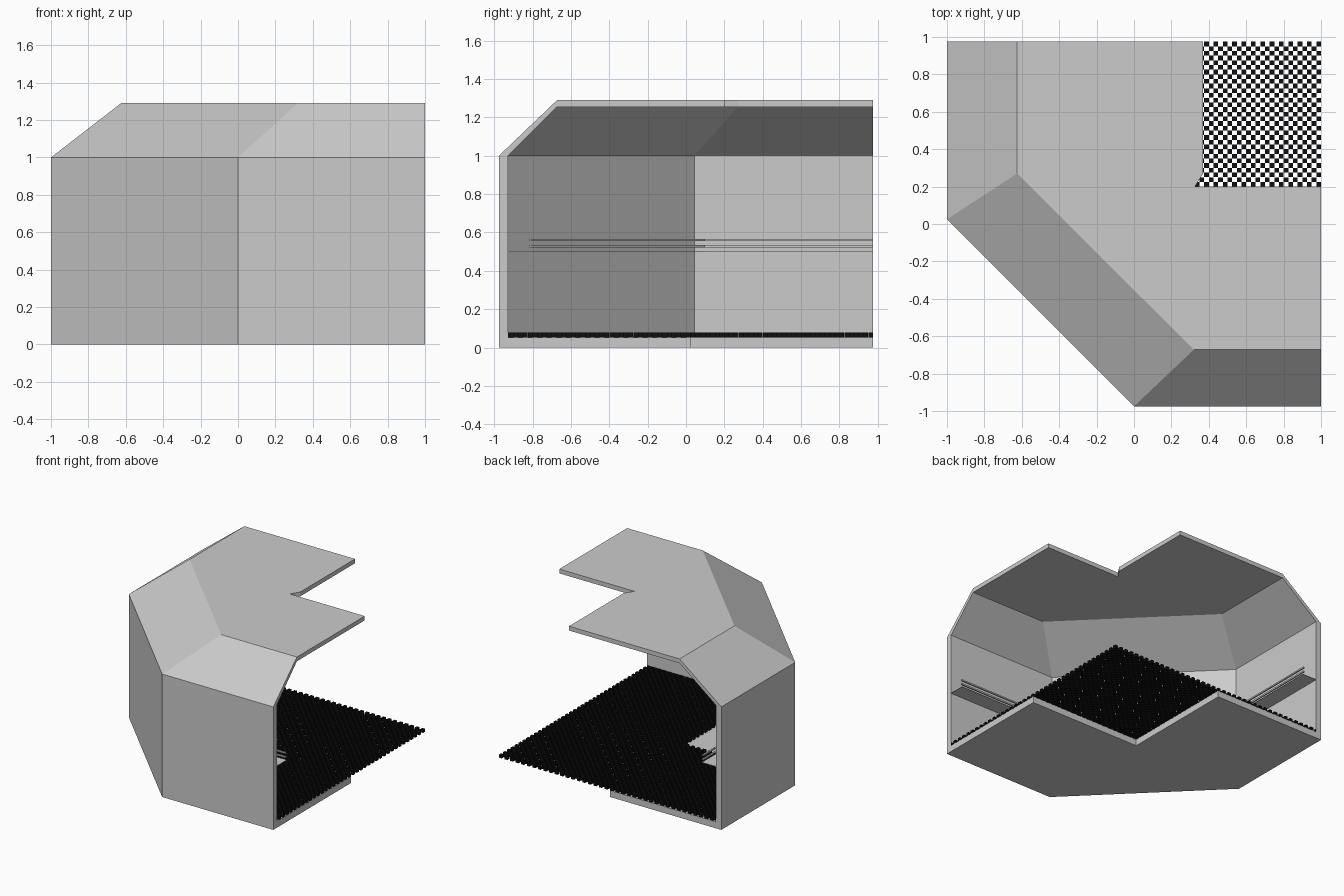
import bpy, bmesh
from mathutils import Vector

if "Cube" in bpy.data.objects:
    bpy.data.objects.remove(bpy.data.objects["Cube"])

BACK, MID, FRONT = 0.975, 0.025, -0.975
WALL = [(-1, BACK), (-1, MID), (0, FRONT), (1, FRONT)]        # wall plan
ROOF = [(-.625, BACK), (-.625, .27), (.32, -.672), (1, -.672)]  # roof fold plan
FLOOR_NOTCH = [(1, MID), (0, MID), (0, BACK)]
ROOF_NOTCH = [(1, .2), (.325, .2), (.37, .27), (.37, BACK)]


def finish(name, bm, color=None):
    bmesh.ops.recalc_face_normals(bm, faces=bm.faces[:])
    me = bpy.data.meshes.new(name)
    bm.to_mesh(me)
    bm.free()
    ob = bpy.data.objects.new(name, me)
    bpy.context.collection.objects.link(ob)
    if color:
        mat = bpy.data.materials.new(name)
        mat.diffuse_color = color
        mat.use_nodes = True
        mat.node_tree.nodes["Principled BSDF"].inputs["Base Color"].default_value = mat.diffuse_color
        me.materials.append(mat)
    return ob


def inset(d):
    """Wall path moved inwards by d, mitred at the two bends."""
    pts = [Vector(p) for p in WALL]
    normals = []
    for a, b in zip(pts, pts[1:]):
        t = (b - a).normalized()
        normals.append(Vector((-t.y, t.x)))
    out = []
    for i, p in enumerate(pts):
        n0, n1 = normals[max(i - 1, 0)], normals[min(i, 2)]
        m = (n0 + n1).normalized()
        out.append(tuple(p + m * (d / m.dot(n1))))
    return out


def ring(bm, pts, z):
    return [bm.verts.new((x, y, z)) for x, y in pts]


def strip(bm, a, b):
    for i in range(len(a) - 1):
        bm.faces.new((a[i], a[i + 1], b[i + 1], b[i]))


# Shell: outer and inner skins, joined round their open rim
def skin(bm, wall, z_floor, z_roof):
    floor = ring(bm, wall + FLOOR_NOTCH, z_floor)
    eave = ring(bm, wall, 1.0)
    roof = ring(bm, ROOF + ROOF_NOTCH, z_roof)
    bm.faces.new(floor)
    bm.faces.new(roof)
    strip(bm, floor[:4], eave)
    strip(bm, eave, roof[:4])
    return floor[3:] + [floor[0], eave[0], roof[0]] + roof[:2:-1] + [eave[3], floor[3]]


bm = bmesh.new()
strip(bm, skin(bm, WALL, 0, 1.29), skin(bm, inset(.047), .052, 1.255))
finish("shell", bm)


# Bands that follow the inside of the walls
def band(name, d0, d1, z0, z1):
    bm = bmesh.new()
    loops = [ring(bm, inset(d), z) for d, z in ((d0, z0), (d1, z0), (d1, z1), (d0, z1))]
    for i in range(4):
        strip(bm, loops[i], loops[(i + 1) % 4])
    for end in (0, 3):
        bm.faces.new([l[end] for l in loops])
    finish(name, bm)


band("shelf", .047, .175, .500, .503)
band("lower_rail", .160, .172, .522, .534)
band("upper_rail", .160, .172, .556, .567)

# Chequered grating of small blocks, over three of the four quarters
CELL, GAP = 0.025, 0.0001
bm = bmesh.new()
for i in range(80):
    for j in range(78):
        if (i + j) % 2 or (i < 40 and j < 40):
            continue
        x, y = -1 + i * CELL, FRONT + j * CELL
        lo, hi = GAP, CELL - GAP
        sq = [(x + lo, y + lo), (x + hi, y + lo), (x + hi, y + hi), (x + lo, y + hi)]
        a, b = ring(bm, sq, .053), ring(bm, sq, .078)
        strip(bm, a + a[:1], b + b[:1])
        bm.faces.new(a[::-1])
        bm.faces.new(b)
finish("grating", bm, (0.005, 0.005, 0.005, 1))
